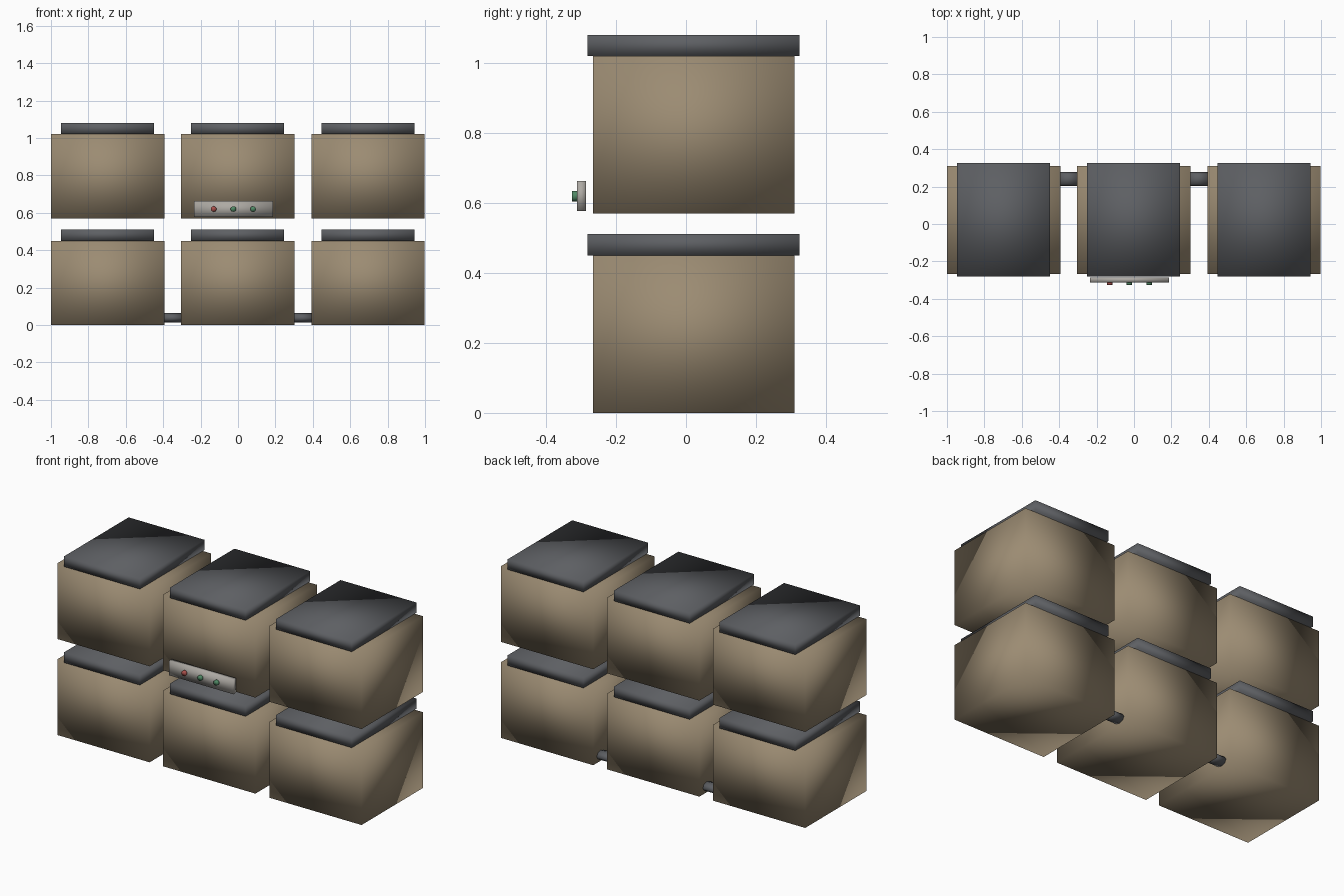
import bpy, math

if "Cube" in bpy.data.objects:
    bpy.data.objects.remove(bpy.data.objects["Cube"])


def material(name, rgb):
    m = bpy.data.materials.new(name)
    m.diffuse_color = (*rgb, 1)
    m.use_nodes = True
    m.node_tree.nodes["Principled BSDF"].inputs["Base Color"].default_value = m.diffuse_color
    return m


TAN = material("tan", (0.33, 0.26, 0.17))
DARK = material("dark_grey", (0.11, 0.115, 0.125))
LIGHT = material("light_grey", (0.42, 0.40, 0.37))
RED = material("red", (0.40, 0.08, 0.07))
GREEN = material("green", (0.08, 0.25, 0.13))


def finish(name, mat):
    ob = bpy.context.object
    ob.name = name
    ob.data.materials.append(mat)
    bpy.ops.object.transform_apply(location=False, rotation=True, scale=True)
    bpy.ops.object.shade_smooth()
    return ob


def box(name, lo, hi, mat):
    bpy.ops.mesh.primitive_cube_add(size=1, location=[(a + b) / 2 for a, b in zip(lo, hi)])
    bpy.context.object.scale = [b - a for a, b in zip(lo, hi)]
    return finish(name, mat)


def rod(name, loc, rot, scale, sides, mat):
    bpy.ops.mesh.primitive_cylinder_add(vertices=sides, radius=1, depth=1, location=loc, rotation=rot)
    bpy.context.object.scale = scale
    return finish(name, mat)


# Two rows of three bins, each with an overhanging lid
for row, z in (("lower", 0.0), ("upper", 0.57)):
    for col, x in (("left", -0.697), ("middle", -0.002), ("right", 0.695)):
        box(f"{row}_{col}_bin", (x - 0.303, -0.266, z), (x + 0.303, 0.31, z + 0.45), TAN)
        box(f"{row}_{col}_lid", (x - 0.249, -0.281, z + 0.45), (x + 0.249, 0.325, z + 0.511), DARK)

# Short flattened pipes joining the lower bins
for side, x in (("left", -0.35), ("right", 0.345)):
    rod(f"{side}_pipe", (x, 0.24, 0.038), (0, math.pi / 2, 0), (0.025, 0.038, 0.10), 8, DARK)

# Control panel with three buttons
box("control_panel", (-0.235, -0.312, 0.577), (0.188, -0.286, 0.663), LIGHT)
for i, (x, mat) in enumerate(((-0.13, RED), (-0.025, GREEN), (0.081, GREEN))):
    rod(f"button_{i + 1}", (x, -0.316, 0.62), (math.pi / 2, 0, 0), (0.015, 0.015, 0.02), 12, mat)
